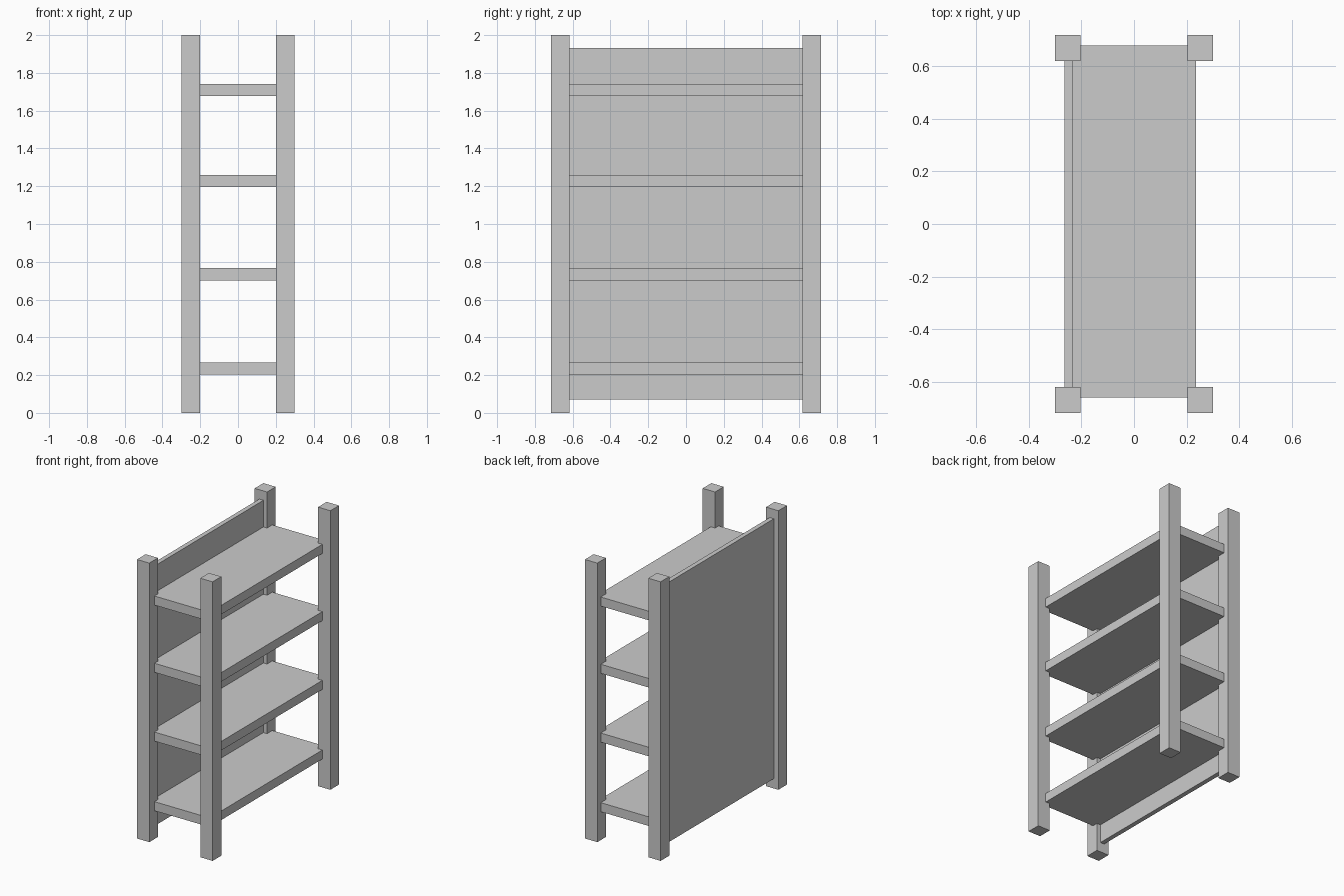
import bpy

if "Cube" in bpy.data.objects:
    bpy.data.objects.remove(bpy.data.objects["Cube"])


def box(name, x, y, z):
    """Axis-aligned box from (min, max) ranges."""
    bpy.ops.mesh.primitive_cube_add(
        size=1, location=[(a + b) / 2 for a, b in (x, y, z)])
    ob = bpy.context.object
    ob.name = name
    ob.scale = [b - a for a, b in (x, y, z)]
    bpy.ops.object.transform_apply(location=False, rotation=False, scale=True)
    return ob


# Four square corner posts
for side, x in (("back", (-0.30, -0.202)), ("front", (0.202, 0.30))):
    for end, y in (("left", (-0.716, -0.618)), ("right", (0.618, 0.716))):
        box(f"{side}_{end}_post", x, y, (0, 2))

# Four shelves, notched into the posts
for i, z in enumerate((0.203, 0.702, 1.195, 1.677)):
    box(f"shelf_{i + 1}", (-0.235, 0.236), (-0.658, 0.677), (z, z + 0.065))

# Back panel between the two posts on the -x side
box("back_panel", (-0.264, -0.231), (-0.655, 0.655), (0.07, 1.933))
